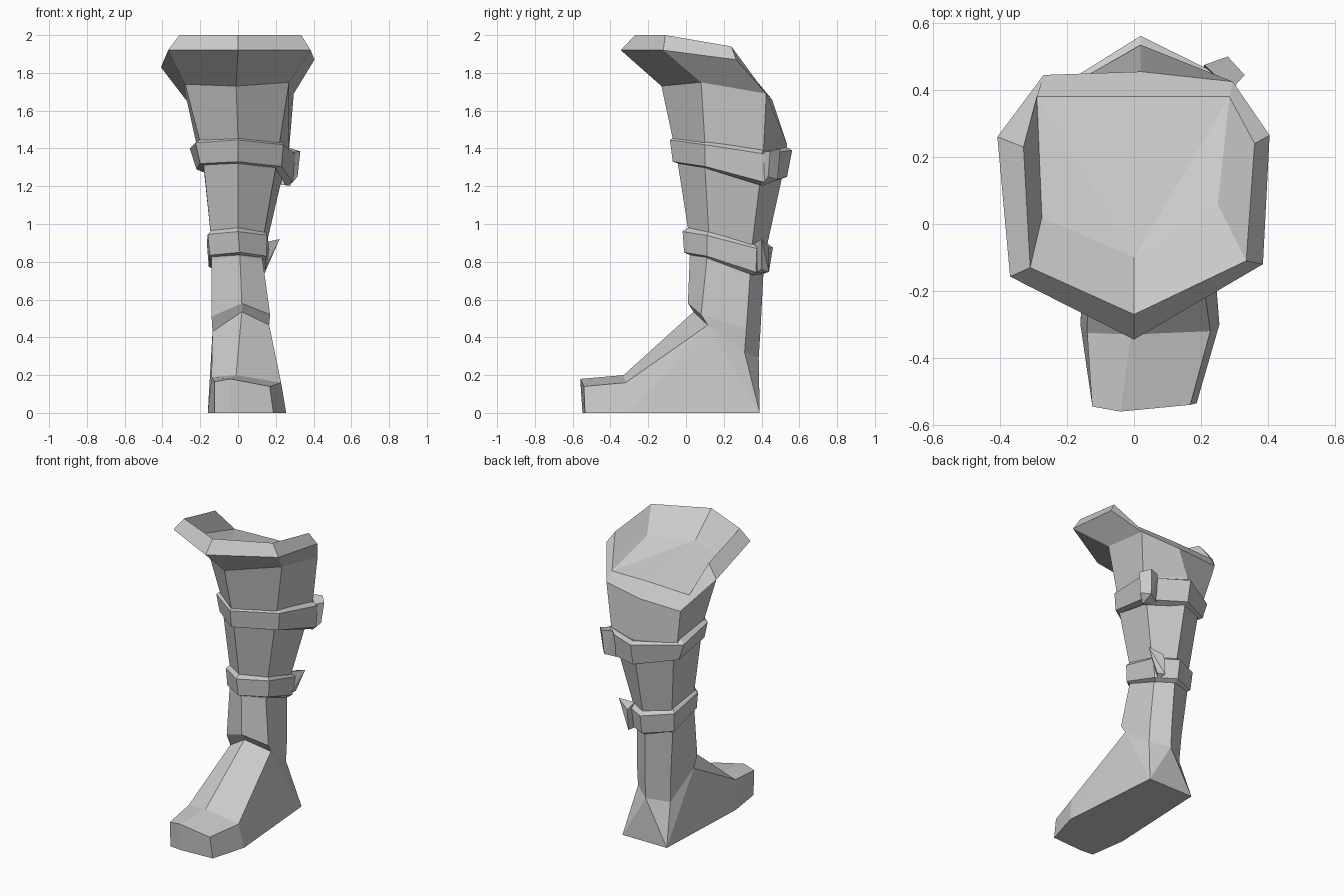
import bpy, bmesh
from mathutils import Vector

grey = bpy.data.materials.new("plain grey")
grey.diffuse_color = (0.6, 0.6, 0.6, 1)


def finish(name, bm):
    bmesh.ops.remove_doubles(bm, verts=bm.verts, dist=0.0005)
    bmesh.ops.recalc_face_normals(bm, faces=bm.faces)
    me = bpy.data.meshes.new(name)
    bm.to_mesh(me)
    bm.free()
    me.materials.append(grey)
    ob = bpy.data.objects.new(name, me)
    bpy.context.collection.objects.link(ob)
    return ob


def loft(bm, rings, cyclic=False):
    """Skin a series of equal-length loops; returns the vertex loops."""
    loops = [[bm.verts.new(p) for p in r] for r in rings]
    pairs = list(zip(loops, loops[1:]))
    if cyclic:
        pairs.append((loops[-1], loops[0]))
    for a, b in pairs:
        for i in range(len(a)):
            j = (i + 1) % len(a)
            bm.faces.new((a[i], a[j], b[j], b[i]))
    return loops


# Leg cross-sections: front, front right, back right, back, back left, front left
leg = [
    [(-.01, -.13, 1.73), (.27, .08, 1.75), (.295, .425, 1.69), (.02, .455, 1.66), (-.27, .445, 1.65), (-.28, .07, 1.74)],
    [(0, -.07, 1.45), (.22, .1, 1.43), (.27, .41, 1.39), (.02, .535, 1.42), (-.215, .4, 1.4), (-.2, .1, 1.43)],
    [(0, -.045, 1.33), (.2, .1, 1.3), (.225, .39, 1.21), (.02, .505, 1.23), (-.18, .39, 1.28), (-.18, .1, 1.3)],
    [(0, .01, .98), (.14, .12, .96), (.15, .35, .89), (.02, .43, .89), (-.14, .35, .9), (-.145, .12, .95)],
    [(.01, .02, .83), (.13, .11, .81), (.125, .34, .74), (.02, .41, .74), (-.14, .34, .77), (-.14, .11, .81)],
    [(.02, .01, .58), (.17, .08, .52), (.14, .32, .45), (.03, .395, .45), (-.11, .32, .45), (-.14, .08, .51)],
    [(.02, .04, .535), (.165, .115, .465), (.14, .31, .32), (.03, .385, .29), (-.1, .31, .27), (-.135, .11, .43)],
]
bm = bmesh.new()
loft(bm, leg)
finish("boot_shaft", bm)

# Flared cuff: loops gain a side point on each flank, shared with the back corner where it closes
F, FR, BR, B, BL, FL = leg[0]
KR, KM, KL = (.285, .38, 1.75), (0, .38, 1.75), (-.29, .38, 1.74)
cuff = [
    [F, FR, BR, BR, B, BL, BL, FL],
    [(0, -.345, 1.92), (.385, -.12, 1.92), (.405, .265, 1.87), BR, B, BL, (-.408, .26, 1.83), (-.37, -.157, 1.92)],
    [(0, -.27, 2), (.335, -.11, 2), (.36, .24, 1.94), KR, KM, KL, (-.33, .23, 1.91), (-.31, -.13, 2)],
    [(0, -.1, 1.85), (.25, .06, 1.87), KR, KR, KM, KL, KL, (-.275, .02, 1.85)],
]
bm = bmesh.new()
loops = loft(bm, cuff)
bot = loops[-1]
for i in (1, 3, 4, 5):                       # shallow floor inside the cuff
    j = 7 if i == 5 else i + 1
    bm.faces.new((bot[0], bot[i], bot[j]))
finish("flared_cuff", bm)


# Straps: two outer loops, tucked into the leg above and below
def strap(name, top, bottom):
    def tuck(ring, dz):
        c = sum((Vector(p) for p in ring), Vector()) / len(ring)
        return [(c.x + (x - c.x) * .86, c.y + (y - c.y) * .86, z + dz) for x, y, z in ring]
    bm = bmesh.new()
    loft(bm, [tuck(top, .025), top, bottom, tuck(bottom, -.015)], cyclic=True)
    finish(name, bm)


strap("upper_strap",
      [(0, -.085, 1.445), (.24, .1, 1.42), (.305, .42, 1.37), (.02, .562, 1.39), (-.255, .39, 1.40), (-.225, .09, 1.43)],
      [(0, -.07, 1.33), (.23, .1, 1.305), (.29, .42, 1.22), (.02, .535, 1.25), (-.22, .39, 1.29), (-.2, .09, 1.32)])
strap("lower_strap",
      [(0, -.018, .96), (.155, .11, .94), (.165, .375, .87), (.02, .46, .875), (-.165, .36, .9), (-.16, .1, .945)],
      [(.01, -.01, .85), (.15, .11, .83), (.145, .37, .745), (.02, .44, .75), (-.155, .35, .775), (-.15, .1, .835)])


# Strap ends: small faceted lumps at the back right
def lump(name, pts):
    bm = bmesh.new()
    vs = [bm.verts.new(p) for p in pts]
    bmesh.ops.convex_hull(bm, input=vs)
    finish(name, bm)


lump("upper_strap_end",
     [(.21, .475, 1.40), (.28, .50, 1.40), (.33, .445, 1.385), (.29, .40, 1.38),
      (.20, .45, 1.22), (.27, .485, 1.235), (.315, .435, 1.25), (.27, .40, 1.2)])
lump("lower_strap_end",
     [(.13, .36, .90), (.22, .40, .92), (.13, .44, .88),
      (.12, .37, .74), (.12, .44, .745), (.17, .40, .83), (.15, .40, .76)])

# Foot: grows out of the ankle loop
P = dict(zip(("F", "FR", "BR", "B", "BL", "FL"), leg[-1]))
P.update(
    CL=(-.14, -.325, .19), CC=(-.01, -.33, .2), CR=(.228, -.32, .16),      # toe crease
    TL=(-.125, -.545, .165), TC=(-.04, -.56, .18), TR=(.168, -.54, .14),   # toe top
    tl=(-.125, -.54, 0), tc=(-.04, -.548, 0), tr=(.187, -.535, 0),         # toe sole
    bl=(-.16, -.3, 0), br=(.255, -.3, 0),                                  # ball of foot
    hl=(-.13, .39, 0), hr=(.2, .39, 0))                                    # heel
bm = bmesh.new()
V = {k: bm.verts.new(p) for k, p in P.items()}
for f in ("F FL CL CC", "FR F CC CR",                    # instep
          "CL TL TC CC", "CC TC TR CR",                  # toe top
          "TL tl tc TC", "TC tc tr TR",                  # toe front
          "CL bl tl TL", "CR TR tr br",                  # toe sides
          "FR CR br", "FR br hr", "FR hr BR",            # right side
          "FL bl CL", "FL hl bl", "FL BL hl",            # left side
          "BR hr B", "B hr hl", "B hl BL",               # heel
          "hl hr br tr tc tl bl"):                       # sole
    bm.faces.new([V[k] for k in f.split()])
finish("foot", bm)
